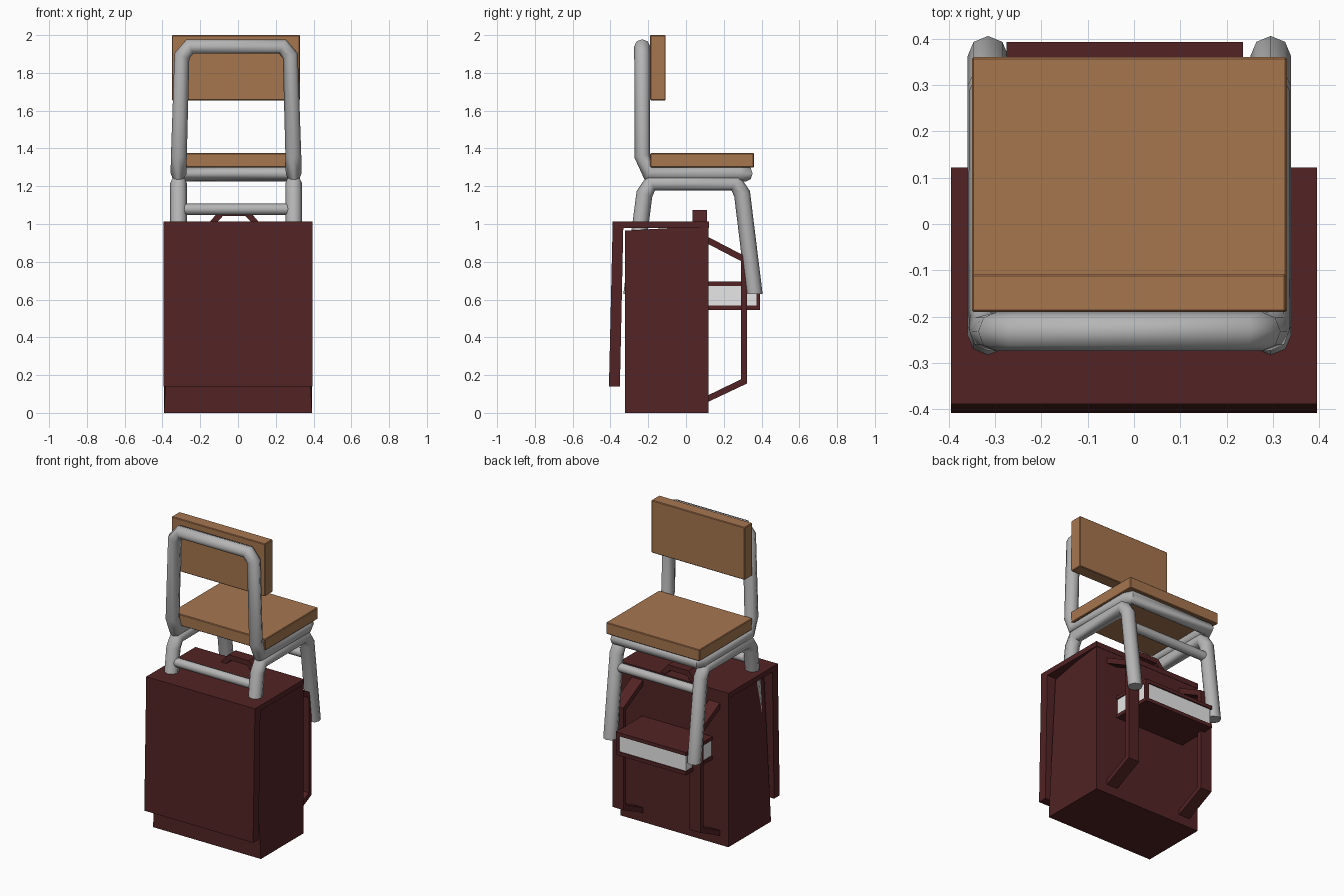
import bpy, bmesh, math
from mathutils import Vector

if "Cube" in bpy.data.objects:
    bpy.data.objects.remove(bpy.data.objects["Cube"], do_unlink=True)


def material(name, rgb):
    m = bpy.data.materials.new(name)
    m.use_nodes = True
    m.diffuse_color = (*rgb, 1)
    bsdf = m.node_tree.nodes["Principled BSDF"]
    bsdf.inputs["Base Color"].default_value = (*rgb, 1)
    bsdf.inputs["Roughness"].default_value = 0.8
    return m


MAROON = material("maroon_leather", (0.085, 0.017, 0.018))
GREY = material("grey_metal", (0.46, 0.46, 0.46))
WOOD = material("brown_wood", (0.38, 0.18, 0.078))
WHITE = material("white_paper", (0.85, 0.85, 0.85))


def add_mesh(name, mesh, mat):
    ob = bpy.data.objects.new(name, mesh)
    bpy.context.collection.objects.link(ob)
    mesh.materials.clear()
    mesh.materials.append(mat)
    return ob


def from_bmesh(name, bm, mat):
    bmesh.ops.recalc_face_normals(bm, faces=bm.faces)
    mesh = bpy.data.meshes.new(name)
    bm.to_mesh(mesh)
    bm.free()
    return add_mesh(name, mesh, mat)


def box(name, lo, hi, mat, bevel=0.0, shape=None):
    """Box between two corners; shape may move its vertices."""
    bm = bmesh.new()
    bmesh.ops.create_cube(bm, size=1)
    for v in bm.verts:
        v.co = Vector([a + (c + 0.5) * (b - a) for a, b, c in zip(lo, hi, v.co)])
        if shape:
            shape(v.co)
    if bevel:
        bmesh.ops.bevel(bm, geom=bm.edges[:], offset=bevel, segments=1, affect='EDGES')
    return from_bmesh(name, bm, mat)


def extrude(name, outline, axis, lo, hi, mat):
    """Extrude a closed 2D outline along x ('X': points are y,z) or y ('Y': points are x,z)."""
    bm = bmesh.new()
    place = (lambda a, b, t: (t, a, b)) if axis == 'X' else (lambda a, b, t: (a, t, b))
    face = bm.faces.new([bm.verts.new(place(a, b, lo)) for a, b in outline])
    moved = bmesh.ops.extrude_face_region(bm, geom=[face])["geom"]
    for v in moved:
        if isinstance(v, bmesh.types.BMVert):
            v.co += Vector(place(0, 0, hi - lo))
    return from_bmesh(name, bm, mat)


def tube(name, points, radius, mat, cyclic=False, floor=None):
    """Eight-sided tube along a path; floor trims the open ends level."""
    cu = bpy.data.curves.new(name + "_path", 'CURVE')
    cu.dimensions = '3D'
    cu.bevel_depth = radius
    cu.bevel_resolution = 2
    cu.use_fill_caps = True
    sp = cu.splines.new('POLY')
    sp.points.add(len(points) - 1)
    for p, co in zip(sp.points, points):
        p.co = (*co, 1)
    sp.use_cyclic_u = cyclic
    tmp = bpy.data.objects.new(name + "_path", cu)
    bpy.context.collection.objects.link(tmp)
    deps = bpy.context.evaluated_depsgraph_get()
    mesh = bpy.data.meshes.new_from_object(tmp.evaluated_get(deps))
    bpy.data.objects.remove(tmp, do_unlink=True)
    if floor is not None:
        for v in mesh.vertices:
            if v.co.z < floor + 0.03:
                v.co.z = floor
    ob = add_mesh(name, mesh, mat)
    bpy.ops.object.select_all(action='DESELECT')
    ob.select_set(True)
    bpy.context.view_layer.objects.active = ob
    bpy.ops.object.shade_smooth_by_angle(angle=math.radians(50))
    return ob


# ---- Chair ----
CX = -0.01          # chair centre line
LEG = 0.305         # half spacing of the legs

# Seat and backrest boards
box("seat", (-0.35, -0.19, 1.30), (0.33, 0.36, 1.375), WOOD, 0.004)
box("backrest", (-0.35, -0.19, 1.655), (0.328, -0.108, 2.0), WOOD, 0.004)

# Side leg frames
for side, s in (("right", -1), ("left", 1)):
    x = CX + s * LEG
    path = [(0.362, 0.63), (0.297, 1.16), (0.262, 1.217),
            (-0.185, 1.217), (-0.22, 1.16), (-0.288, 0.63)]
    tube(side + "_leg_frame", [(x, y, z) for y, z in path], 0.044, GREY, floor=0.63)

# Cross bars between the legs
for name, y in (("front_crossbar", -0.232), ("back_crossbar", 0.306)):
    tube(name, [(CX - LEG, y, 1.078), (CX + LEG, y, 1.078)], 0.03, GREY)

# Closed hoop: under the seat and up around the backrest
half = [(0.29, 0.318, 1.267), (0.305, 0.28, 1.267), (0.305, -0.195, 1.267),
        (0.303, -0.232, 1.36), (0.287, -0.232, 1.89), (0.245, -0.232, 1.94)]
hoop = [(CX + x, y, z) for x, y, z in half]
hoop += [(CX - x, y, z) for x, y, z in reversed(half)]
tube("back_hoop", hoop, 0.042, GREY, cyclic=True)


# ---- School bag ----
def pinch_front_top(co):
    if co.z > 0.5 and co.y < 0:
        co.x *= 0.34 / 0.392
        co.z = 0.965


box("bag_body", (-0.392, -0.322, 0), (0.392, 0.12, 0.99), MAROON, shape=pinch_front_top)

# Lid running over the top and down the front
lid = [(0.122, 1.012), (-0.388, 1.012), (-0.408, 0.14), (-0.35, 0.14),
       (-0.332, 0.978), (0.122, 0.978)]
extrude("bag_lid", lid, 'X', -0.395, 0.395, MAROON)

# Carrying handle
handle = [(-0.155, 1.005), (-0.095, 1.075), (0.055, 1.075), (0.115, 1.005),
          (0.075, 1.005), (0.04, 1.042), (-0.08, 1.042), (-0.115, 1.005)]
extrude("bag_handle", handle, 'Y', 0.035, 0.11, MAROON)

# Shoulder straps
strap = [(0.11, 0.935), (0.322, 0.825), (0.322, 0.155), (0.11, 0.055),
         (0.11, 0.09), (0.292, 0.178), (0.292, 0.803), (0.11, 0.898)]
for side, x in (("right", -0.29), ("left", 0.27)):
    extrude(side + "_strap", strap, 'X', x - 0.04, x + 0.04, MAROON)

# Book held behind the bag
box("book_bottom_cover", (-0.275, 0.11, 0.545), (0.235, 0.393, 0.568), MAROON)
box("book_top_cover", (-0.275, 0.11, 0.672), (0.235, 0.393, 0.695), MAROON)
box("book_pages", (-0.268, 0.115, 0.566), (0.228, 0.385, 0.674), WHITE)
box("book_clasp", (0.213, 0.374, 0.55), (0.235, 0.393, 0.69), MAROON)
